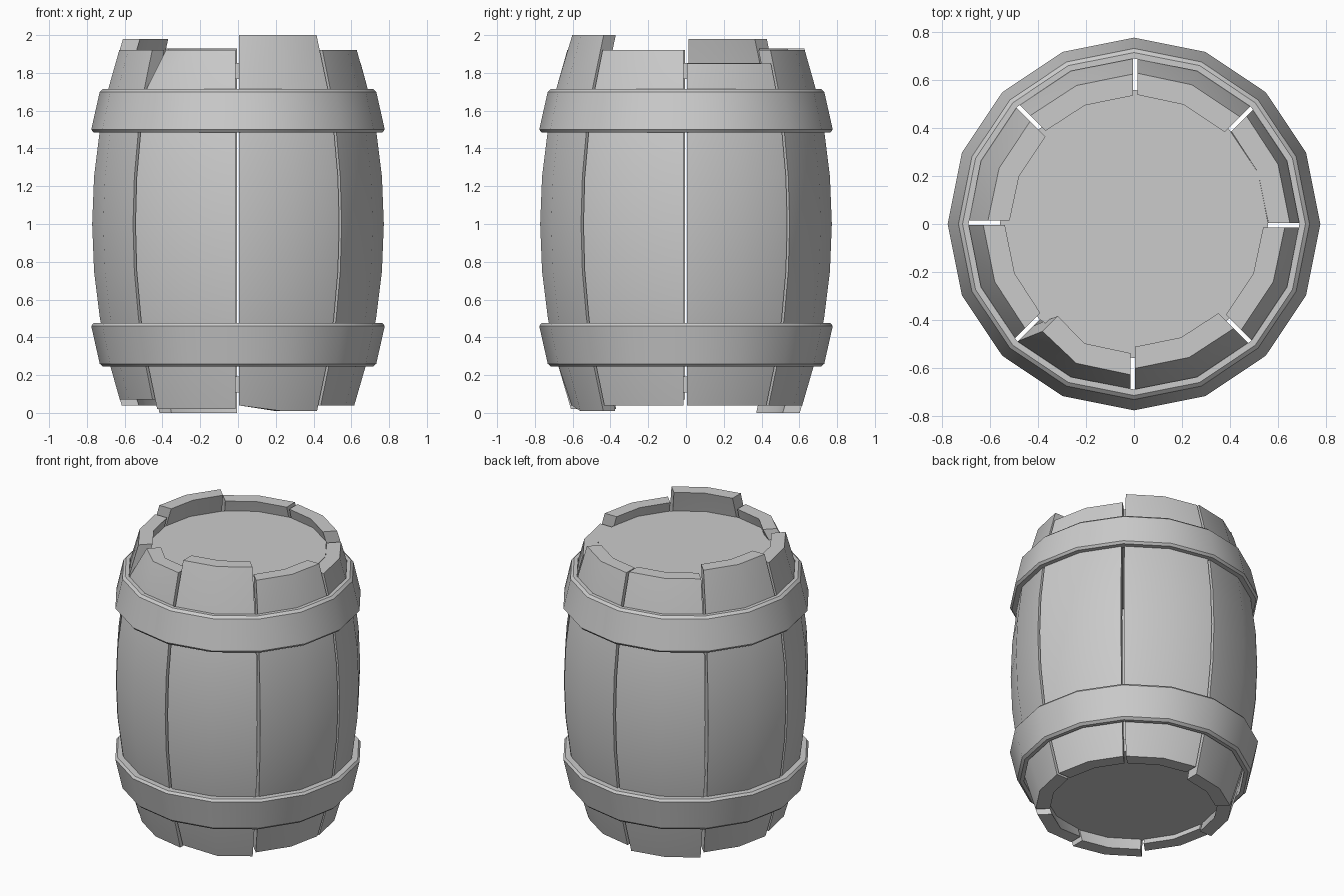
import bpy, bmesh
from math import sin, cos, pi, radians

if "Cube" in bpy.data.objects:
    bpy.data.objects.remove(bpy.data.objects["Cube"])

def finish(name, bm):
    bmesh.ops.recalc_face_normals(bm, faces=bm.faces)
    me = bpy.data.meshes.new(name)
    bm.to_mesh(me)
    bm.free()
    ob = bpy.data.objects.new(name, me)
    bpy.context.collection.objects.link(ob)
    bpy.ops.object.select_all(action='DESELECT')
    ob.select_set(True)
    bpy.context.view_layer.objects.active = ob
    bpy.ops.object.shade_smooth_by_angle(angle=radians(30))
    return ob

def bulge(z):
    """Outer barrel radius at a height."""
    return 0.772 - 0.17 * abs(z - 1) ** 2.05

def loft(bm, rings, closed):
    """Bridge closed cross-sections, capping the ends or looping round."""
    n = len(rings[0])
    pairs = list(zip(rings, rings[1:]))
    if closed:
        pairs.append((rings[-1], rings[0]))
    for a, b in pairs:
        for i in range(n):
            j = (i + 1) % n
            bm.faces.new((a[i], a[j], b[j], b[i]))

# Staves: curved planks with uneven ends and narrow gaps
THICK = 0.09
MID = [0.28, 0.5, 0.75, 1.0, 1.25, 1.5, 1.72]

def stave(i, bottom, top, corner_lift=0.0, lean=0.0):
    bm = bmesh.new()
    rings = []
    a0 = i * pi / 4
    for z in [bottom] + MID + [top]:
        ring = []
        cols = [(0, 0.004), (pi / 8, 0), (pi / 4, -0.014)]
        for depth, seq in ((0, (0, 1, 2)), (THICK, (2, 1, 0))):
            for k in seq:
                a, t = a0 + cols[k][0], cols[k][1]
                r = bulge(z) - depth
                zz = z + (corner_lift if k == 0 and z == bottom else 0)
                dx = lean if k == 0 and z == top else 0
                ring.append(bm.verts.new((r * cos(a) - t * sin(a) + dx,
                                          r * sin(a) + t * cos(a), zz)))
        rings.append(ring)
    loft(bm, rings, False)
    # end caps as two quads each
    for r in (rings[0], rings[-1]):
        bm.faces.new((r[0], r[1], r[4], r[5]))
        bm.faces.new((r[1], r[2], r[3], r[4]))
    finish(f"stave_{i + 1}", bm)

ENDS = [(0.04, 1.85), (0.04, 1.92), (0.0, 1.93), (0.04, 1.98),
        (0.07, 1.92), (0.02, 1.92), (0.01, 2.0), (0.04, 1.92)]
for i, (b, t) in enumerate(ENDS):
    stave(i, b, t, 0.03 if i == 6 else 0.0, 0.06 if i == 5 else 0.0)

# Hoops: sixteen-sided bands with bevelled outer edges
HOOP = [(0.69, 1.715), (0.715, 1.715), (0.732, 1.7),
        (0.777, 1.5), (0.765, 1.485), (0.715, 1.485)]

def hoop(name, flip):
    bm = bmesh.new()
    rings = []
    for k in range(16):
        a = k * pi / 8
        rings.append([bm.verts.new((r * cos(a), r * sin(a),
                                    1.96 - z if flip else z)) for r, z in HOOP])
    loft(bm, rings, True)
    finish(name, bm)

hoop("upper_hoop", False)
hoop("lower_hoop", True)

# Lid and base: recessed discs
for name, z in (("lid", 1.81), ("base", 0.15)):
    bm = bmesh.new()
    bmesh.ops.create_cone(bm, cap_ends=True, segments=16,
                          radius1=0.56, radius2=0.56, depth=0.085)
    # turn so corners line up with the staves
    bmesh.ops.translate(bm, verts=bm.verts, vec=(0, 0, z))
    finish(name, bm)
